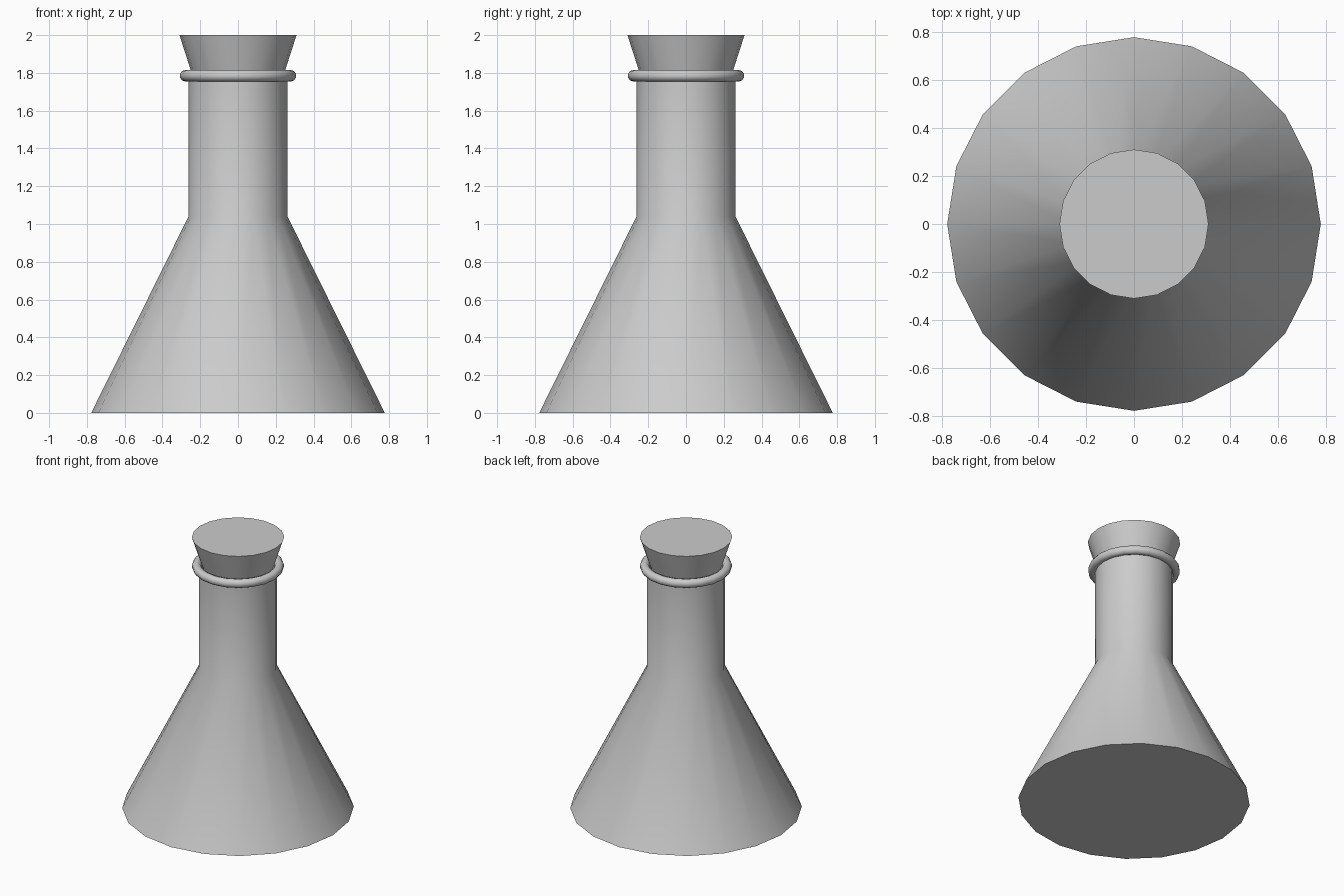
import bpy, bmesh, math

if "Cube" in bpy.data.objects:
    bpy.data.objects.remove(bpy.data.objects["Cube"])

SIDES = 20


def lathe(name, profile, closed=False, cap_bottom=False, cap_top=False):
    """Spin a (radius, z) profile around the z axis."""
    bm = bmesh.new()
    rings = []
    for r, z in profile:
        rings.append([bm.verts.new((r * math.cos(2 * math.pi * i / SIDES),
                                    r * math.sin(2 * math.pi * i / SIDES), z))
                      for i in range(SIDES)])
    pairs = list(zip(rings, rings[1:]))
    if closed:
        pairs.append((rings[-1], rings[0]))
    for a, b in pairs:
        for i in range(SIDES):
            j = (i + 1) % SIDES
            bm.faces.new((a[i], a[j], b[j], b[i]))
    if cap_bottom:
        bm.faces.new(rings[0][::-1])
    if cap_top:
        bm.faces.new(rings[-1])
    bmesh.ops.recalc_face_normals(bm, faces=bm.faces)
    mesh = bpy.data.meshes.new(name)
    bm.to_mesh(mesh)
    bm.free()
    obj = bpy.data.objects.new(name, mesh)
    bpy.context.collection.objects.link(obj)
    bpy.ops.object.select_all(action='DESELECT')
    obj.select_set(True)
    bpy.context.view_layer.objects.active = obj
    bpy.ops.object.shade_smooth_by_angle(angle=math.radians(50))
    return obj


# Conical body and straight neck, open at the mouth
lathe("flask_body", [(0.777, 0), (0.262, 1.04), (0.262, 1.785)], cap_bottom=True)

# Rounded lip around the mouth
lip = [(0.278 + 0.031 * math.cos(a), 1.785 + 0.031 * math.sin(a))
       for a in (2 * math.pi * (k + 0.5) / 10 for k in range(10))]
lathe("flask_lip", lip, closed=True)

# Tapered stopper pushed into the neck
lathe("stopper", [(0.2, 1.66), (0.31, 2.0)], cap_bottom=True, cap_top=True)
